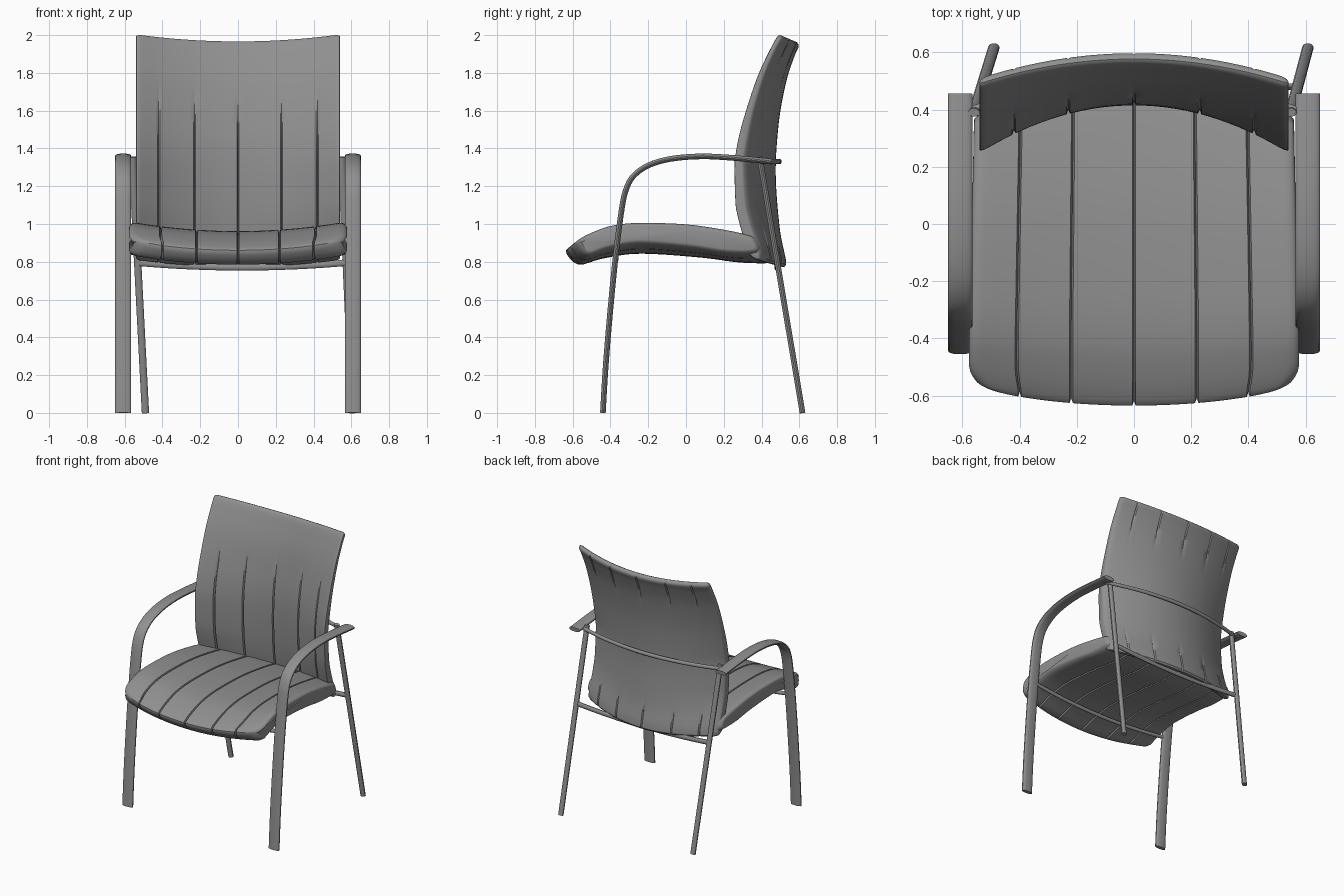
import bpy, math
from mathutils import Vector

if "Cube" in bpy.data.objects:
    bpy.data.objects.remove(bpy.data.objects["Cube"])

GREY = bpy.data.materials.new("dark_grey")
GREY.diffuse_color = (0.28, 0.28, 0.28, 1)
GREY.use_nodes = True
GREY.node_tree.nodes["Principled BSDF"].inputs["Base Color"].default_value = GREY.diffuse_color


def make(name, verts, faces, angle=35):
    me = bpy.data.meshes.new(name)
    me.from_pydata([tuple(v) for v in verts], [], faces)
    me.materials.append(GREY)
    ob = bpy.data.objects.new(name, me)
    bpy.context.collection.objects.link(ob)
    bpy.ops.object.select_all(action='DESELECT')
    bpy.context.view_layer.objects.active = ob
    ob.select_set(True)
    bpy.ops.object.mode_set(mode='EDIT')
    bpy.ops.mesh.select_all(action='SELECT')
    bpy.ops.mesh.normals_make_consistent(inside=False)
    bpy.ops.object.mode_set(mode='OBJECT')
    bpy.ops.object.shade_smooth_by_angle(angle=math.radians(angle))
    return ob


def spline(pts, n, closed=False):
    # Catmull-Rom resampling
    p = [Vector(q) for q in pts]
    m = len(p)
    out = []
    for i in range(m if closed else m - 1):
        if closed:
            a, b, c, d = p[i - 1], p[i], p[(i + 1) % m], p[(i + 2) % m]
        else:
            a, b, c, d = p[max(i - 1, 0)], p[i], p[i + 1], p[min(i + 2, m - 1)]
        for k in range(n):
            t = k / n
            out.append(0.5 * (2 * b + (c - a) * t + (2 * a - 5 * b + 4 * c - d) * t * t
                              + (3 * b - a - 3 * c + d) * t ** 3))
    if not closed:
        out.append(p[-1])
    return out


def skin(name, rings):
    n = len(rings[0])
    verts = [v for r in rings for v in r]
    faces = [(i * n + j, i * n + (j + 1) % n, (i + 1) * n + (j + 1) % n, (i + 1) * n + j)
             for i in range(len(rings) - 1) for j in range(n)]
    faces += [tuple(range(n)), tuple(range((len(rings) - 1) * n, len(rings) * n))]
    return make(name, verts, faces)


def sweep(name, path, a, b, side, sides=12, power=1.0):
    # tube with an elliptical section: a along side, b across it
    rings = []
    for i, p in enumerate(path):
        t = (path[min(i + 1, len(path) - 1)] - path[max(i - 1, 0)]).normalized()
        s = (Vector(side) - t * t.dot(Vector(side))).normalized()
        u = t.cross(s)
        ring = []
        for k in range(sides):
            w = 2 * math.pi * (k + 0.5) / sides
            c, d = math.cos(w), math.sin(w)
            ring.append(p + s * a * math.copysign(abs(c) ** power, c)
                        + u * b * math.copysign(abs(d) ** power, d))
        rings.append(ring)
    return skin(name, rings)


def clamp(v):
    return max(0.0, min(1.0, v))


def cushion(name, profile, width, grooves, r_x, r_in, bend, weight):
    # closed side profile lofted across x, with stitched grooves and rounded sides
    loop = spline(profile, 4, True)
    n = len(loop)
    normals = []
    for i in range(n):
        t = (loop[(i + 2) % n] - loop[i - 2]).normalized()
        normals.append(Vector((t.y, -t.x)))      # clockwise loop: points inward
    cols = []
    steps = 14
    flat = width - r_x
    for i in range(-steps, steps + 1):
        x = flat * i / steps
        if all(abs(x - g) > 0.014 for g in grooves):
            cols.append((x, 0, 0))
    for g in grooves:
        cols += [(g - 0.006, 0, 0), (g, 0, 0.018), (g + 0.006, 0, 0)]
    for k in range(1, 6):
        w = math.pi / 2 * k / 5
        for s in (-1, 1):
            cols.append((s * (flat + r_x * math.sin(w)), r_in * (1 - math.cos(w)), 0))
    rings = []
    for x, inset, depth in sorted(cols):
        ring = []
        for p, nm in zip(loop, normals):
            q = p + nm * (inset + depth * weight(p, nm))
            ring.append(bend(x, q.x, q.y, (x / width) ** 2))
        rings.append(ring)
    return skin(name, rings)


# Seat
def bend_seat(x, y, z, t):
    yy = y + t * (-0.04 - 0.16 * y)
    front = clamp((-0.49 - yy) / 0.09)
    f = 1 - 0.10 * front ** 2 * t * t - 0.03 * clamp((yy + 0.4) / 0.7)
    return Vector((x * f, yy, z + 0.05 * t))


seat_profile = [(-.57, .785), (-.635, .85), (-.60, .885), (-.5, .925), (-.4, .95), (-.25, .962),
                (0, .957), (.2, .937), (.42, .90), (.48, .87), (.485, .80), (.3, .795),
                (.1, .82), (-.15, .84), (-.3, .84), (-.45, .815)]
cushion("seat", seat_profile, .577, (-.41, -.22, 0, .22, .41), .045, .024, bend_seat,
        lambda p, nm: 1.0)


# Backrest
def bend_back(x, y, z, t):
    dish = 0.166 - 0.08 * clamp((z - 1.3) / 0.66) - 0.03 * clamp((1.05 - z) / 0.2)
    return Vector((x, y - dish * t, z + 0.037 * t))


def back_groove(p, nm):
    if nm.x > 0:                                     # front face, fading upwards
        return clamp((1.72 - p.y) / 0.55)
    return max(clamp((p.y - 1.68) / 0.25) * clamp((1.965 - p.y) / 0.04),
               clamp((0.99 - p.y) / 0.12)) * 0.5


back_profile = [(.53, .785), (.475, .79), (.447, .85), (.425, 1.0), (.415, 1.2), (.42, 1.4),
                (.445, 1.57), (.485, 1.75), (.53, 1.88), (.568, 1.963), (.597, 1.945),
                (.575, 1.89), (.535, 1.77), (.50, 1.6), (.483, 1.45), (.475, 1.3),
                (.48, 1.15), (.50, .95)]
cushion("backrest", back_profile, .54, (-.42, -.23, 0, .23, .42), .03, .012, bend_back,
        back_groove)

# Front legs flowing into the armrests
arm = [(-.44, 0), (-.425, .25), (-.40, .55), (-.37, .85), (-.34, 1.08), (-.318, 1.18),
       (-.28, 1.252), (-.2, 1.31), (-.08, 1.345), (.08, 1.358), (.25, 1.35), (.455, 1.33)]
for s, label in ((-1, "left"), (1, "right")):
    path = spline([(s * .608, y, z) for y, z in arm], 4)
    sweep(label + "_front_leg_and_arm", path, .043, .015, (1, 0, 0), 20, 0.8)

# Rear legs, both leaning the same way
for label, foot, top in (("left", -.49, -.56), ("right", .608, .548)):
    sweep(label + "_rear_leg", [Vector((foot, .617, 0)), Vector((top, .39, 1.355))],
          .02, .0155, (1, 0, 0))


# Cross bars between the legs
def bar(name, x0, x1, y, z, dy, dz, a, b):
    path = []
    for i in range(17):
        t = i / 16
        k = 4 * t * (1 - t)
        path.append(Vector((x0 + (x1 - x0) * t, y + dy * k, z + dz * k)))
    sweep(name, path, a, b, (0, 0, 1))


bar("upper_back_bar", -.6, .6, .39, 1.33, .105, 0, .014, .012)
bar("lower_back_bar", -.53, .572, .48, .795, 0, -.024, .018, .012)
bar("front_bar", -.6, .6, -.37, .855, 0, -.045, .014, .012)
